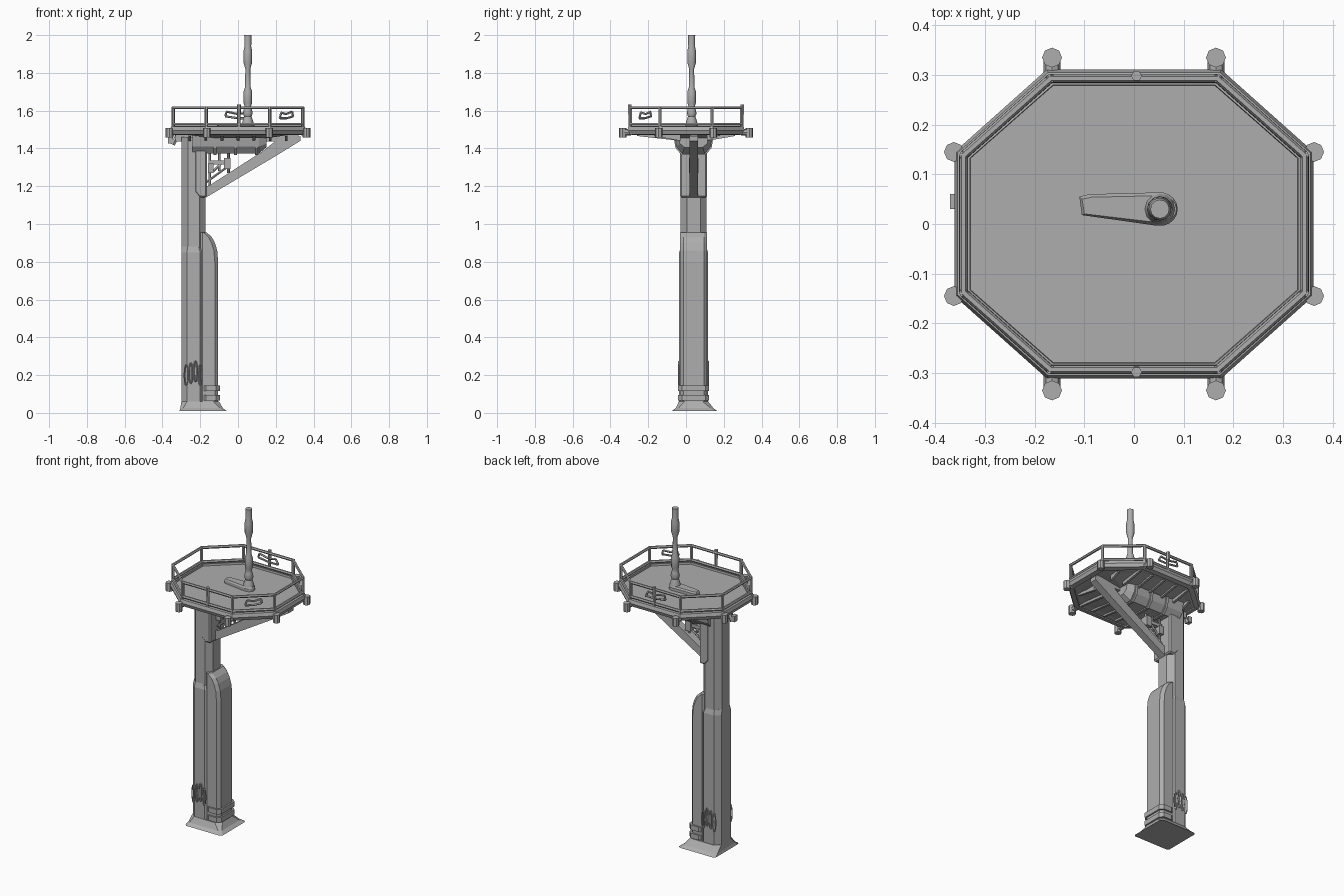
import bpy, bmesh, math
from mathutils import Vector

if "Cube" in bpy.data.objects:
    bpy.data.objects.remove(bpy.data.objects["Cube"])

steel = bpy.data.materials.new("weathered grey steel")
steel.diffuse_color = (0.42, 0.42, 0.42, 1)
steel.use_nodes = True
steel.node_tree.nodes["Principled BSDF"].inputs["Base Color"].default_value = steel.diffuse_color


def finish(name, bm, smooth=False, bevel=0):
    bmesh.ops.recalc_face_normals(bm, faces=bm.faces)
    me = bpy.data.meshes.new(name)
    bm.to_mesh(me)
    bm.free()
    ob = bpy.data.objects.new(name, me)
    bpy.context.collection.objects.link(ob)
    me.materials.append(steel)
    if smooth:
        bpy.ops.object.select_all(action='DESELECT')
        ob.select_set(True)
        bpy.context.view_layer.objects.active = ob
        bpy.ops.object.shade_smooth_by_angle(angle=math.radians(35))
    if bevel:
        m = ob.modifiers.new("edge", 'BEVEL')
        m.width, m.segments = bevel, 1
    return ob


def loft(bm, rings, closed=False):
    """Skin a list of equal-length rings; cap the ends or close the loop."""
    vs = [[bm.verts.new(p) for p in r] for r in rings]
    n = len(vs[0])
    pairs = list(zip(vs, vs[1:])) + ([(vs[-1], vs[0])] if closed else [])
    for a, b in pairs:
        for i in range(n):
            bm.faces.new((a[i], a[(i + 1) % n], b[(i + 1) % n], b[i]))
    if not closed:
        bm.faces.new(vs[0])
        bm.faces.new(vs[-1])


def tube(bm, a, b, r, n=6):
    a, b = Vector(a), Vector(b)
    q = (b - a).to_track_quat('Z', 'Y')
    loft(bm, [[p + q @ Vector((r * math.cos(t * math.tau / n), r * math.sin(t * math.tau / n), 0))
               for t in range(n)] for p in (a, b)])


def box(bm, x0, x1, y0, y1, z0, z1):
    loft(bm, [[(x0, y0, z), (x1, y0, z), (x1, y1, z), (x0, y1, z)] for z in (z0, z1)])


def chamfered(x0, x1, y0, y1, c, z):
    return [(x0 + c, y0, z), (x1 - c, y0, z), (x1, y0 + c, z), (x1, y1 - c, z),
            (x1 - c, y1, z), (x0 + c, y1, z), (x0, y1 - c, z), (x0, y0 + c, z)]


def extrude_xz(bm, pts, y0, y1):
    loft(bm, [[(x, y, z) for x, z in pts] for y in (y0, y1)])


def octagon(off, z):
    """Deck outline, pushed outward by off."""
    x, y, c, d = 0.335 + off, 0.285 + off, 0.165 + off * .4, 0.135 + off * .4
    return [Vector((px, py, z)) for px, py in
            [(c, -y), (x, -d), (x, d), (c, y), (-c, y), (-x, d), (-x, -d), (-c, -y)]]


# Column: main post, lower sleeve and flared foot
bm = bmesh.new()
loft(bm, [chamfered(-.298, -.172, -.028, .108, .032, z) for z in (.02, 1.46)])
finish("column", bm)
bm = bmesh.new()
loft(bm, [chamfered(-.300, -.17, -.036, .116, .03, z) for z in (.02, .85)]
     + [chamfered(-.297, -.18, -.028, .108, .03, .88)])
finish("lower_sleeve", bm)
bm = bmesh.new()
loft(bm, [chamfered(-.31, -.06, -.075, .165, .012, .01), chamfered(-.305, -.08, -.055, .145, .015, .025),
          chamfered(-.300, -.10, -.038, .118, .03, .06)])
finish("flared_foot", bm)

# Rounded jacket on the inner side of the column, with bands at its bottom
bm = bmesh.new()
rings = []
for z, x in [(.02, -.105), (.80, -.105), (.86, -.11), (.90, -.122), (.93, -.138), (.955, -.165)]:
    rings.append(chamfered(-.205, x, -.032, .112, .018, z))
loft(bm, rings)
finish("jacket", bm)
bm = bmesh.new()
for z in (.065, .115):
    loft(bm, [chamfered(-.19, -.096, -.042, .122, .02, z + h) for h in (0, .03)])
finish("jacket_bands", bm)

# Cable loops low on the column
bm = bmesh.new()
for y in (-.038, .118):
    for i in range(4):
        x = -.275 + i * .025
        path = [(x + .009 * math.cos(t * math.tau / 10),
                 .2 + .01 * (i % 3) + .055 * math.sin(t * math.tau / 10)) for t in range(10)]
        for a, b in zip(path, path[1:] + path[:1]):
            tube(bm, (a[0], y, a[1]), (b[0], y, b[1]), .004, 4)
finish("cable_loops", bm)

# Support bracket: upright web, diagonal brace and top beam
bm = bmesh.new()
extrude_xz(bm, [(-.23, 1.17), (-.205, 1.14), (-.165, 1.14), (-.165, 1.40), (-.23, 1.40)], -.031, .111)
finish("bracket_upright", bm, bevel=.008)
bm = bmesh.new()
extrude_xz(bm, [(-.17, 1.14), (.20, 1.36), (.33, 1.44), (.33, 1.465), (.20, 1.44), (.13, 1.385),
                (-.15, 1.205), (-.17, 1.20)], .018, .064)
finish("diagonal_brace", bm)
bm = bmesh.new()
prof = [(-.06, 1.47), (-.05, 1.41), (-.02, 1.372), (.10, 1.372), (.13, 1.41), (.14, 1.47)]
loft(bm, [[(x, y, z) for y, z in prof] for x in (-.24, .11)]
     + [[(.15, .04 + (y - .04) * .8, 1.44 + (z - 1.44) * .5) for y, z in prof]])
for x in (-.13, -.02, .09):
    loft(bm, [[(x + dx, .04 + (y - .04) * 1.06, z - .007) for y, z in prof] for dx in (0, .016)])
finish("top_beam", bm)

# Lamp cluster in the bracket opening
bm = bmesh.new()
box(bm, -.155, -.05, .03, .055, 1.315, 1.335)
box(bm, -.16, -.13, .015, .065, 1.27, 1.32)
box(bm, -.075, -.04, .015, .065, 1.29, 1.35)
for a, b in [((-.15, 1.38), (-.15, 1.2)), ((-.10, 1.38), (-.10, 1.28)), ((-.05, 1.38), (-.05, 1.27)),
             ((-.17, 1.22), (-.06, 1.30)), ((-.13, 1.28), (-.08, 1.33))]:
    tube(bm, (a[0], .04, a[1]), (b[0], .04, b[1]), .007)
finish("lamp_cluster", bm)

# Deck, rim and sloping underside
bm = bmesh.new()
loft(bm, [octagon(-.02, 1.475), octagon(.0, 1.48), octagon(.0, 1.508)])
finish("deck", bm)
bm = bmesh.new()
loft(bm, [octagon(o, z) for o, z in [(-.01, 1.47), (.018, 1.475), (.026, 1.495), (.02, 1.515), (-.005, 1.52)]],
     closed=True)
finish("deck_rim", bm)
bm = bmesh.new()
loft(bm, [[Vector((p.x * s + (1 - s) * .02, p.y * s + (1 - s) * .04, z)) for p in octagon(0, 0)]
          for s, z in ((.95, 1.48), (.45, 1.455))])
finish("underside_panel", bm)

# Joists under the deck
bm = bmesh.new()
for i in range(-3, 4):
    x = i * .085
    h = .26 if abs(x) < .18 else .17
    for s in (-1, 1):
        loft(bm, [[(x + dx, y, z) for y, z in [(s * h, 1.48), (s * h, 1.466), (.04 + s * .07, 1.44),
                                              (.04 + s * .07, 1.48)]] for dx in (-.007, .007)])
for s in (-1, 1):
    box(bm, .04 if s > 0 else -.33, .32 if s > 0 else -.24, .02, .06, 1.438, 1.48)
finish("joists", bm)

# Railing: top rail, toe rail, corner and middle posts
bm = bmesh.new()
for z, r, off in ((1.615, .0085, .008), (1.528, .009, .008)):
    o = octagon(off, z)
    for a, b in zip(o, o[1:] + o[:1]):
        tube(bm, a, b, r)
finish("rails", bm)
bm = bmesh.new()
spots = octagon(.008, 0) + [Vector((.005, s * .295, 0)) for s in (-1, 1)]
for p in spots:
    tube(bm, p + Vector((0, 0, 1.50)), p + Vector((0, 0, 1.62)), .0095)
for s in (-1, 1):
    tube(bm, (.005, s * .298, 1.58), (.005, s * .298, 1.632), .011)
finish("rail_posts", bm)

# Outrigger knobs at every deck corner
bm = bmesh.new()
for p in octagon(0, 1.485):
    d = Vector((0, math.copysign(1, p.y), 0)) if abs(p.x) < .25 else Vector((math.copysign(.55, p.x), .2 * math.copysign(1, p.y), 0))
    a, b = p + d * .005, p + d * .05
    tube(bm, a, b, .017, 8)
    tube(bm, b + Vector((0, 0, -.028)), b + Vector((0, 0, .022)), .020, 8)
finish("corner_knobs", bm, smooth=True)

# Small details: hanging lamp on the left, tangled handles on the rail
bm = bmesh.new()
tube(bm, (-.32, .045, 1.47), (-.345, .045, 1.42), .013)
box(bm, -.37, -.345, .03, .06, 1.425, 1.46)
finish("hanging_lamp", bm)
bm = bmesh.new()
o = octagon(.008, 0)
for i in (0, 3):
    a, b = o[i], o[i + 1]
    ps = [a.lerp(b, t) + Vector((0, 0, z)) for t, z in
          [(.3, 1.56), (.35, 1.59), (.5, 1.582), (.68, 1.595), (.7, 1.57), (.5, 1.56)]]
    for p, q in zip(ps, ps[1:] + ps[:1]):
        tube(bm, p, q, .006, 5)
finish("rail_handles", bm)

# Mast foot: a rounded arm lying on the deck
bm = bmesh.new()
cx, cy = .052, .03
arc = [(cx + .036 * math.cos(t), cy + .034 * math.sin(t)) for t in
       [math.radians(-100 + 20 * k) for k in range(11)]]
foot = [(-.105, .018)] + arc + [(-.09, .06), (-.11, .055)]
loft(bm, [[(x, y, z) for x, y in foot] for z in (1.5, 1.525)]
     + [[(x * .96 + .001, cy + (y - cy) * .8, 1.534) for x, y in foot]])
finish("mast_foot", bm)

# Mast with swollen joints
bm = bmesh.new()
prof = [(.033, 1.52), (.028, 1.545), (.020, 1.57), (.026, 1.585), (.021, 1.61), (.017, 1.625), (.022, 1.64),
        (.023, 1.70), (.015, 1.725), (.013, 1.82), (.023, 1.855), (.023, 1.915), (.018, 1.94), (.019, 2.0)]
loft(bm, [[(cx + r * math.cos(t * math.tau / 12), cy + r * math.sin(t * math.tau / 12), z)
           for t in range(12)] for r, z in prof])
finish("mast", bm, smooth=True)
